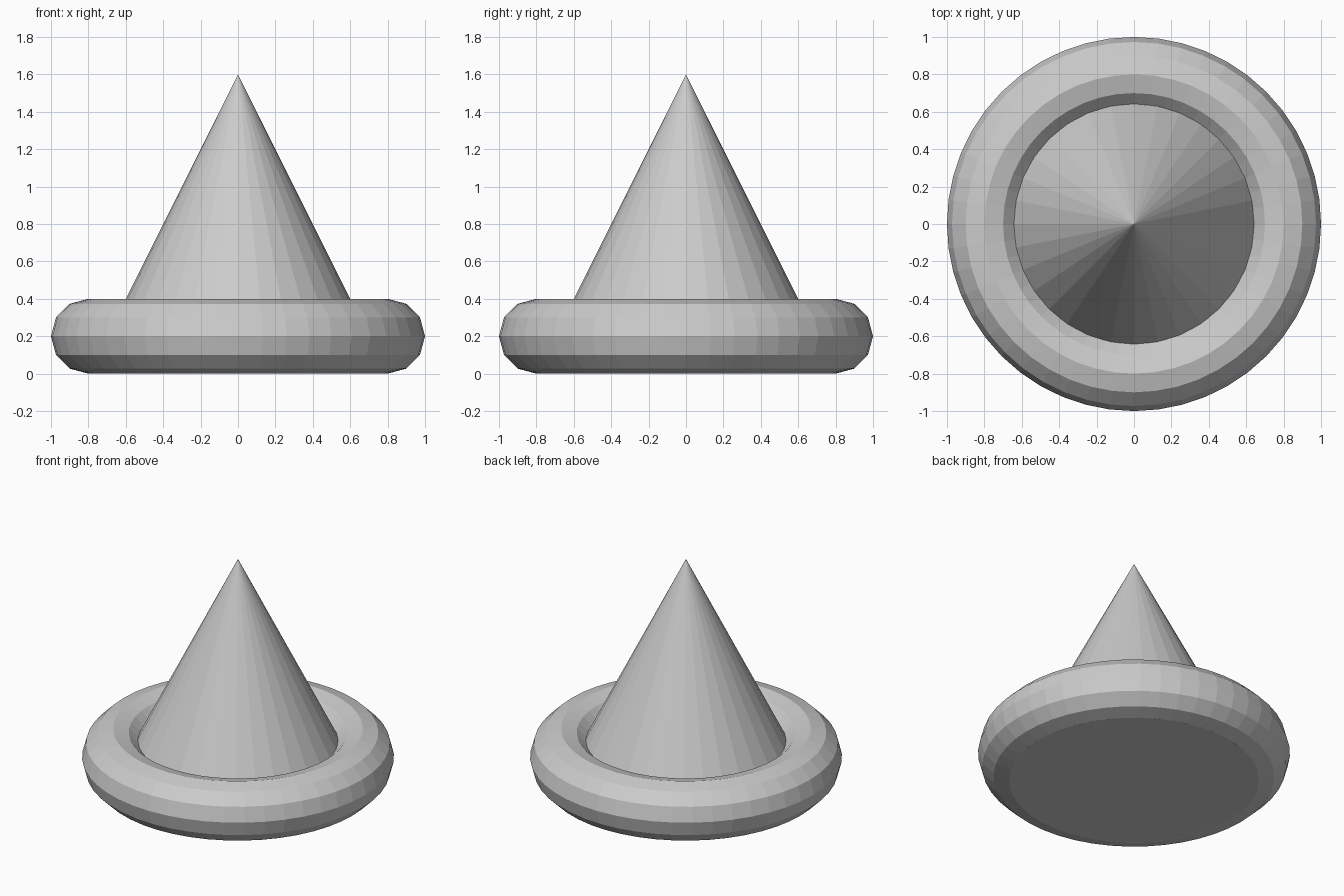
import bpy

if "Cube" in bpy.data.objects:
    bpy.data.objects.remove(bpy.data.objects["Cube"])

# Round rim ring, resting on the ground
bpy.ops.mesh.primitive_torus_add(
    location=(0, 0, 0.2),
    major_radius=0.8, minor_radius=0.2,
    major_segments=48, minor_segments=12)
bpy.context.object.name = "rim_ring"
bpy.ops.object.shade_flat()

# Central cone, its base closing the underside of the ring
bpy.ops.mesh.primitive_cone_add(
    vertices=32, radius1=0.8, radius2=0, depth=1.6,
    location=(0, 0, 0.8))
bpy.context.object.name = "centre_cone"
bpy.ops.object.shade_flat()
